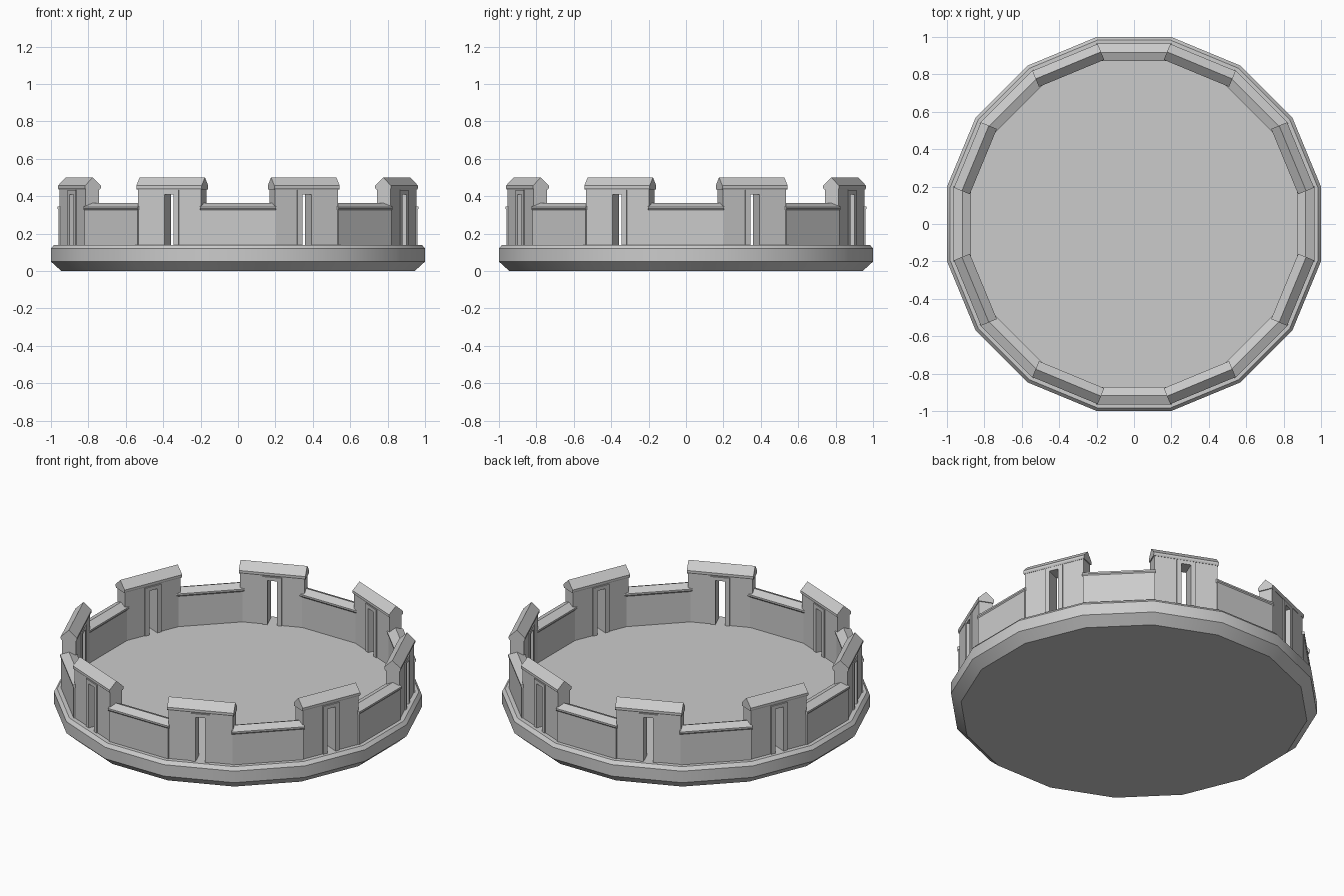
import bpy, bmesh
from math import pi, cos, sin, radians
from mathutils import Matrix, Vector

SIDES = 16
FLOOR = 0.14      # top of the base slab
WALL_R = 0.918    # distance of the wall centreline from the middle

cube = bpy.data.objects.get("Cube")
if cube:
    bpy.data.objects.remove(cube, do_unlink=True)

stone = bpy.data.materials.new("grey_stone")
stone.use_nodes = True
colour = (0.6, 0.6, 0.6, 1)
stone.diffuse_color = colour
stone.node_tree.nodes["Principled BSDF"].inputs["Base Color"].default_value = colour


def finish(bm, name):
    bmesh.ops.recalc_face_normals(bm, faces=bm.faces)
    mesh = bpy.data.meshes.new(name)
    bm.to_mesh(mesh)
    bm.free()
    mesh.materials.append(stone)
    ob = bpy.data.objects.new(name, mesh)
    bpy.context.collection.objects.link(ob)
    return ob


def prism(bm, outline, direction):
    """Extrude a closed outline of points along a direction."""
    face = bm.faces.new([bm.verts.new(p) for p in outline])
    out = bmesh.ops.extrude_face_region(bm, geom=[face], use_keep_orig=True)
    moved = [g for g in out["geom"] if isinstance(g, bmesh.types.BMVert)]
    bmesh.ops.translate(bm, verts=moved, vec=Vector(direction))


def slab(bm, outline, inner, outer):
    """Outline in (along wall, height), given thickness across the wall."""
    prism(bm, [(u, inner, z) for u, z in outline], (0, outer - inner, 0))


def coping(bm, half, base, eave, ridge, overhang):
    """Gabled coping with a small chamfer below the eave."""
    side = [(0.041, base), (overhang, base + 0.008), (overhang, eave)]
    profile = side + [(0, ridge)] + [(-y, z) for y, z in reversed(side)]
    prism(bm, [(-half, y, z) for y, z in profile], (2 * half, 0, 0))


def doorway(half, top, gap, gap_top):
    """Rectangle with a slit open at the bottom."""
    left = [(-half, FLOOR - 0.01), (-half, top)]
    slit = [(gap, FLOOR - 0.01), (gap, gap_top)]
    return (left + [(-u, z) for u, z in reversed(left)]
            + slit + [(-u, z) for u, z in reversed(slit)])


def place(ob, angle):
    ob.matrix_world = Matrix.Rotation(angle, 4, "Z") @ Matrix.Translation((0, WALL_R, 0))


# Base slab: stacked sixteen-sided rings, flat sides on the axes
bm = bmesh.new()
rings = []
for apothem, z in [(0.945, 0), (1.0, 0.05), (1.0, 0.12), (0.983, FLOOR)]:
    r = apothem / cos(pi / SIDES)
    turns = [(i + 0.5) * 2 * pi / SIDES for i in range(SIDES)]
    rings.append([bm.verts.new((r * cos(a), r * sin(a), z)) for a in turns])
for low, high in zip(rings, rings[1:]):
    for i in range(SIDES):
        j = (i + 1) % SIDES
        bm.faces.new((low[i], low[j], high[j], high[i]))
bm.faces.new(rings[0])
bm.faces.new(rings[-1])
base = finish(bm, "base_slab")
bpy.context.view_layer.objects.active = base
base.select_set(True)
bpy.ops.object.shade_smooth_by_angle(angle=radians(30))
base.select_set(False)

# Low walls and tall battlements alternate around the ring
for k in range(SIDES):
    angle = k * 2 * pi / SIDES
    bm = bmesh.new()
    if k % 2 == 0:
        slab(bm, [(-0.2, FLOOR - 0.01), (-0.2, 0.335), (0.2, 0.335), (0.2, FLOOR - 0.01)],
             -0.041, 0.042)
        place(finish(bm, "low_wall"), angle)
        bm = bmesh.new()
        coping(bm, 0.204, 0.325, 0.343, 0.363, 0.047)
        place(finish(bm, "low_wall_coping"), angle)
    else:
        slab(bm, doorway(0.183, 0.445, 0.027, 0.41), -0.039, 0.039)
        place(finish(bm, "battlement"), angle)
        bm = bmesh.new()
        coping(bm, 0.189, 0.436, 0.456, 0.5, 0.046)
        place(finish(bm, "battlement_coping"), angle)
        # Thin raised frame around the slit on both faces
        bm = bmesh.new()
        for side in (-1, 1):
            slab(bm, doorway(0.054, 0.432, 0.027, 0.41), side * 0.038, side * 0.046)
        place(finish(bm, "slit_frame"), angle)
